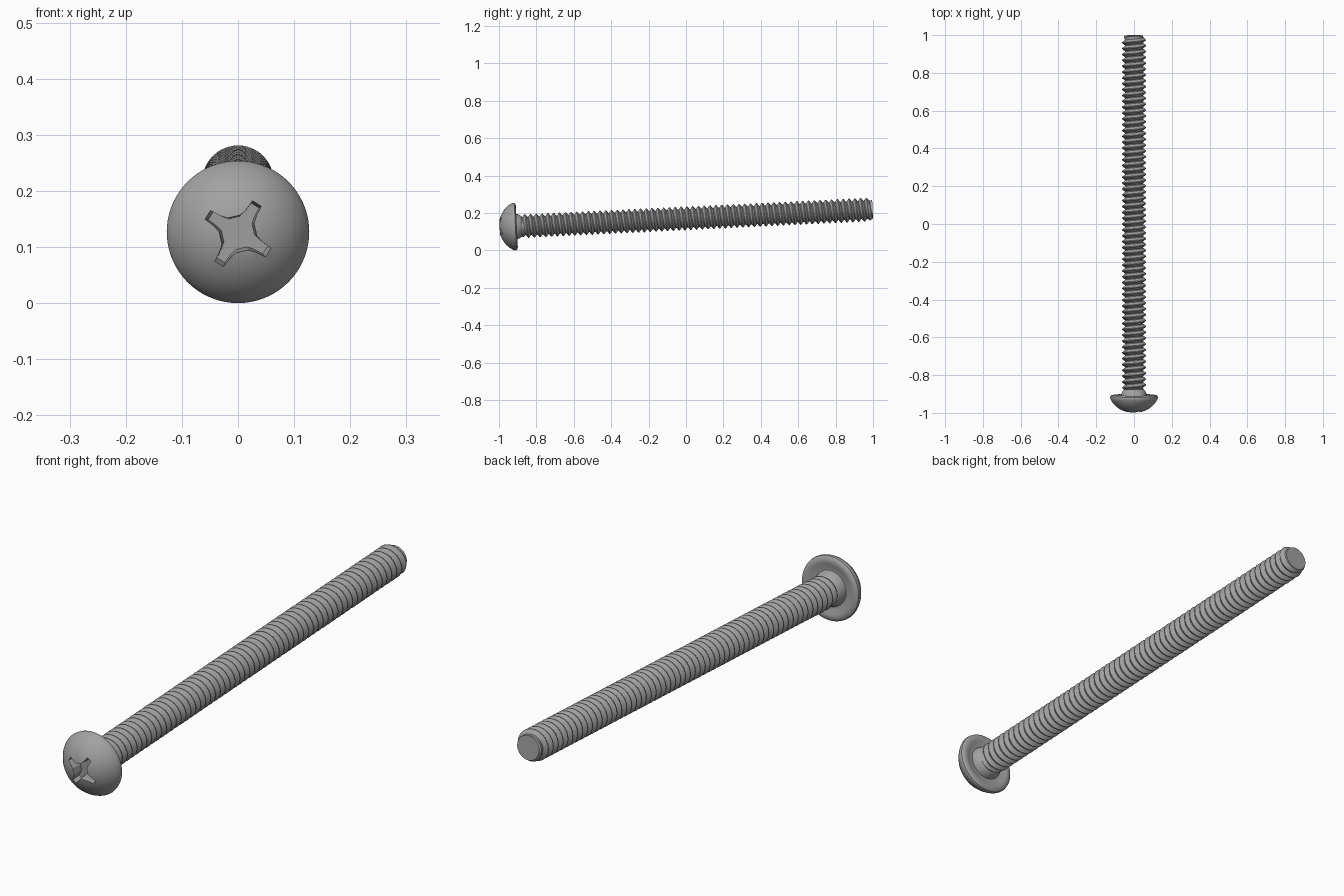
import bpy, bmesh, math
from mathutils import Matrix, Vector

cube = bpy.data.objects.get("Cube")
if cube:
    bpy.data.objects.remove(cube, do_unlink=True)

LENGTH, PITCH, TURN_SEGS = 2.0, 0.031, 48
ROOT, CREST = 0.0485, 0.0635
THREAD_START = 0.1
TILT = math.radians(2.75)
# Screw axis runs along local z, then is laid back with a slight upward tilt
PLACE = Matrix.Translation((0, -1, 0.123)) @ Matrix.Rotation(TILT - math.pi / 2, 4, 'X')

steel = bpy.data.materials.new("steel grey")
steel.use_nodes = True
steel.diffuse_color = (0.36, 0.36, 0.36, 1)
steel.node_tree.nodes["Principled BSDF"].inputs["Base Color"].default_value = steel.diffuse_color


def make_object(name, bm):
    bmesh.ops.recalc_face_normals(bm, faces=bm.faces)
    mesh = bpy.data.meshes.new(name)
    bm.to_mesh(mesh)
    bm.free()
    mesh.materials.append(steel)
    obj = bpy.data.objects.new(name, mesh)
    bpy.context.collection.objects.link(obj)
    obj.matrix_world = PLACE
    return obj


def activate(obj):
    bpy.ops.object.select_all(action='DESELECT')
    obj.select_set(True)
    bpy.context.view_layer.objects.active = obj


def smooth(obj, angle):
    activate(obj)
    bpy.ops.object.shade_smooth_by_angle(angle=math.radians(angle))


# Domed head with rolled rim, dished underside and flared neck: (radius, depth)
profile = [(0, 0), (0.02, 0.0012), (0.04, 0.005), (0.06, 0.012), (0.08, 0.023),
           (0.097, 0.036), (0.11, 0.05), (0.12, 0.064), (0.1255, 0.075), (0.127, 0.081),
           (0.1255, 0.088), (0.12, 0.093), (0.11, 0.0955), (0.098, 0.095), (0.082, 0.088),
           (0.07, 0.088), (0.067, 0.1), (0.061, 0.113), (0.054, 0.122), (0.046, 0.127), (0, 0.127)]
bm = bmesh.new()
verts = [bm.verts.new((r, 0, a)) for r, a in profile]
edges = [bm.edges.new(pair) for pair in zip(verts, verts[1:])]
bmesh.ops.spin(bm, geom=verts + edges, cent=(0, 0, 0), axis=(0, 0, 1),
               angle=math.tau, steps=72, use_merge=True)
bmesh.ops.remove_doubles(bm, verts=bm.verts, dist=1e-5)
head = make_object("head", bm)

# Cross recess cutter: four flared arms, tapering towards the floor
arm = [(0.031, -0.0145), (0.045, -0.011), (0.066, -0.0095),
       (0.066, 0.0095), (0.045, 0.011), (0.031, 0.0145)]
outline = []
for k in range(4):
    turn = Matrix.Rotation(math.radians(-58 + 90 * k), 3, 'Z')
    outline += [turn @ Vector((x, y, 0)) for x, y in arm]
bm = bmesh.new()
rings = [[bm.verts.new((p.x * s, p.y * s, a)) for p in outline]
         for s, a in ((1.06, -0.02), (0.87, 0.047))]
for i in range(len(outline)):
    j = (i + 1) % len(outline)
    bm.faces.new((rings[0][i], rings[0][j], rings[1][j], rings[1][i]))
for ring in rings:
    bm.faces.new(ring)
cutter = make_object("recess_cutter", bm)
cutter.hide_render = True

bpy.context.view_layer.update()
cut = head.modifiers.new("cross_recess", 'BOOLEAN')
cut.operation, cut.solver, cut.object = 'DIFFERENCE', 'EXACT', cutter
activate(head)
bpy.ops.object.modifier_apply(modifier=cut.name)
bpy.data.objects.remove(cutter, do_unlink=True)
smooth(head, 30)

# Threaded shank: helical strip of root and crest bands, clamped at both ends
tooth = [(0, ROOT), (0.12, ROOT), (0.5, CREST), (0.62, CREST)]
turns = math.ceil((LENGTH - THREAD_START) / PITCH) + 2
rows = turns * len(tooth)


def thread_point(i, j):
    turn, k = divmod(j, len(tooth))
    offset, radius = tooth[k]
    angle = math.tau * i / TURN_SEGS
    a = THREAD_START + (turn - 1 + offset + i / TURN_SEGS) * PITCH
    a = min(max(a, THREAD_START), LENGTH)
    # Thread fades in at the neck and is chamfered at the tip
    fade = ROOT + max(0, a - THREAD_START - 0.01) * 0.6
    chamfer = ROOT + (LENGTH - a) * 0.6
    radius = min(radius, fade, chamfer)
    return radius * math.cos(angle), radius * math.sin(angle), a


bm = bmesh.new()
grid = [[bm.verts.new(thread_point(i, j)) for j in range(rows + len(tooth))]
        for i in range(TURN_SEGS)]
for i in range(TURN_SEGS):
    last = i == TURN_SEGS - 1
    here, there = grid[i], grid[0][len(tooth):] if last else grid[i + 1]
    for j in range(rows - 1):
        bm.faces.new((here[j], there[j], there[j + 1], here[j + 1]))
bmesh.ops.remove_doubles(bm, verts=bm.verts, dist=1e-5)
bmesh.ops.delete(bm, geom=[v for v in bm.verts if not v.link_faces], context='VERTS')
# Flat tip
tip = [v for v in bm.verts if v.co.z > LENGTH - 1e-5]
tip.sort(key=lambda v: math.atan2(v.co.y, v.co.x))
bm.faces.new(tip)
shank = make_object("threaded_shank", bm)
smooth(shank, 25)
